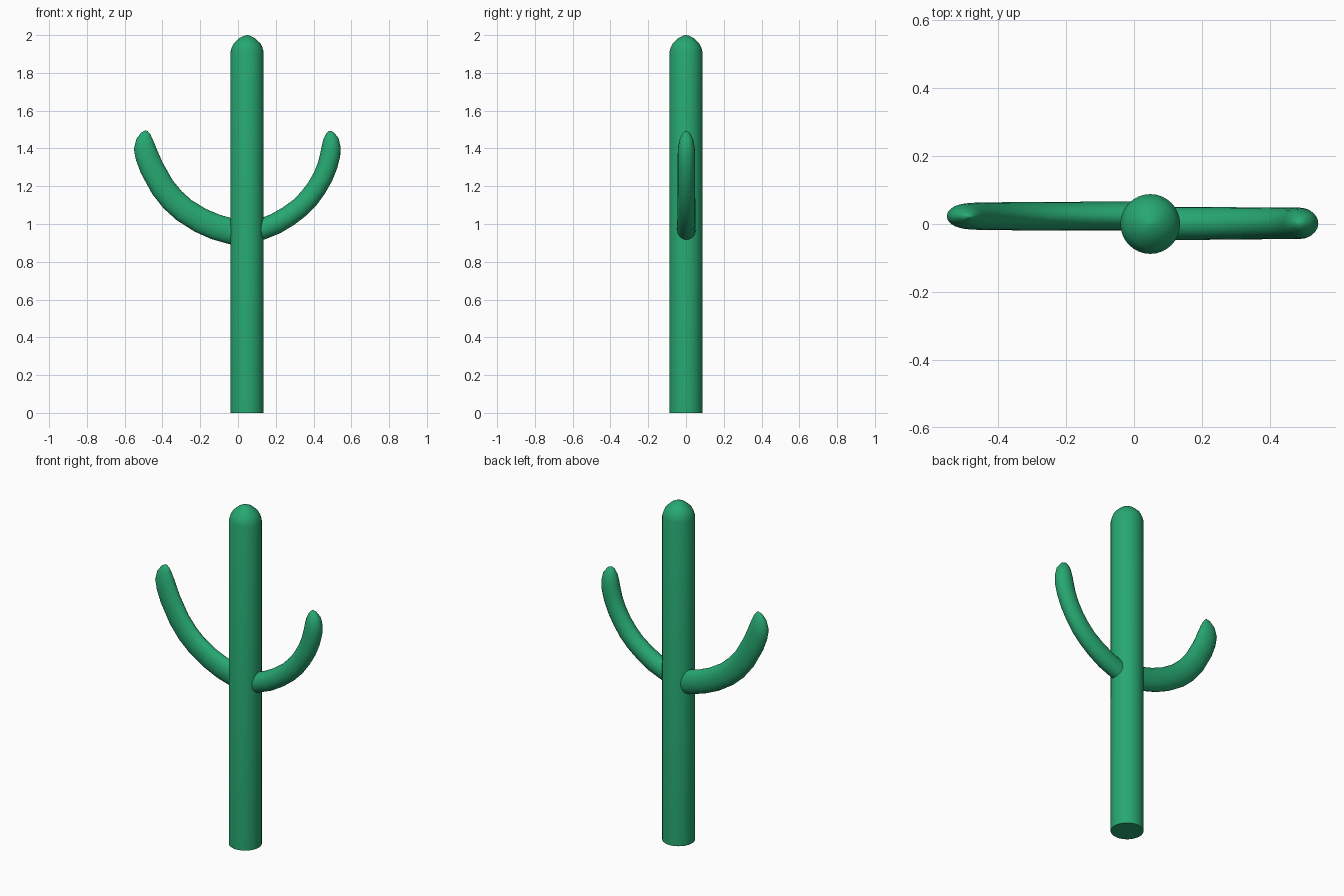
import bpy, bmesh, math
from mathutils import Vector

cube = bpy.data.objects.get("Cube")
if cube:
    bpy.data.objects.remove(cube)

green = bpy.data.materials.new("cactus_green")
green.use_nodes = True
COLOR = (0.02, 0.39, 0.165, 1)
green.diffuse_color = COLOR
green.node_tree.nodes["Principled BSDF"].inputs["Base Color"].default_value = COLOR


def loft(name, path, y, depth, sides):
    """Skin ellipses along a path of (x, z, radius); depth scales the y radius."""
    bm = bmesh.new()
    centres = [Vector((x, y, z)) for x, z, r in path]
    rings = []
    for i, c in enumerate(centres):
        tangent = (centres[min(i + 1, len(path) - 1)] - centres[max(i - 1, 0)]).normalized()
        across = Vector((0, 1, 0)).cross(tangent)
        r = path[i][2]
        ring = []
        for k in range(sides):
            a = math.tau * k / sides
            p = c + across * (r * math.cos(a))
            p.y += r * depth * math.sin(a)
            ring.append(bm.verts.new(p))
        rings.append(ring)
    for low, high in zip(rings, rings[1:]):
        for k in range(sides):
            n = (k + 1) % sides
            bm.faces.new((low[k], low[n], high[n], high[k]))
    bm.faces.new(rings[0])
    bm.faces.new(rings[-1])
    bmesh.ops.recalc_face_normals(bm, faces=bm.faces)
    mesh = bpy.data.meshes.new(name)
    bm.to_mesh(mesh)
    bm.free()
    mesh.materials.append(green)
    obj = bpy.data.objects.new(name, mesh)
    bpy.context.collection.objects.link(obj)
    bpy.ops.object.select_all(action='DESELECT')
    obj.select_set(True)
    bpy.context.view_layer.objects.active = obj
    bpy.ops.object.shade_smooth_by_angle(angle=math.radians(50))
    return obj


# Upright trunk with a rounded top
TRUNK_X = 0.048
trunk = [(0, 0.088), (1.91, 0.088), (1.935, 0.081), (1.957, 0.07),
         (1.984, 0.041), (1.995, 0.02), (2.0, 0.004)]
loft("trunk", [(TRUNK_X, z, r) for z, r in trunk], 0, 1, 32)

# Wider, flattened arm on the right side
right_path = [(0.04, 0.945, 0.068), (-0.04, 0.962, 0.068), (-0.12, 0.985, 0.068),
              (-0.2, 1.02, 0.067), (-0.285, 1.073, 0.066), (-0.345, 1.127, 0.066),
              (-0.4, 1.195, 0.065), (-0.457, 1.298, 0.064), (-0.482, 1.36, 0.062),
              (-0.494, 1.405, 0.058), (-0.494, 1.448, 0.044),
              (-0.488, 1.48, 0.024), (-0.485, 1.494, 0.006)]
loft("right_arm", right_path, 0.023, 0.63, 20)

# Slimmer, nearly round arm on the left side
left_path = [(0.06, 0.95, 0.056), (0.135, 0.976, 0.056), (0.2, 1.002, 0.056),
             (0.265, 1.04, 0.055), (0.328, 1.087, 0.054), (0.375, 1.135, 0.054),
             (0.415, 1.189, 0.053), (0.45, 1.25, 0.053), (0.474, 1.31, 0.053),
             (0.489, 1.37, 0.053), (0.493, 1.41, 0.05), (0.492, 1.45, 0.041),
             (0.487, 1.48, 0.022), (0.484, 1.492, 0.006)]
loft("left_arm", left_path, 0.002, 0.87, 20)
